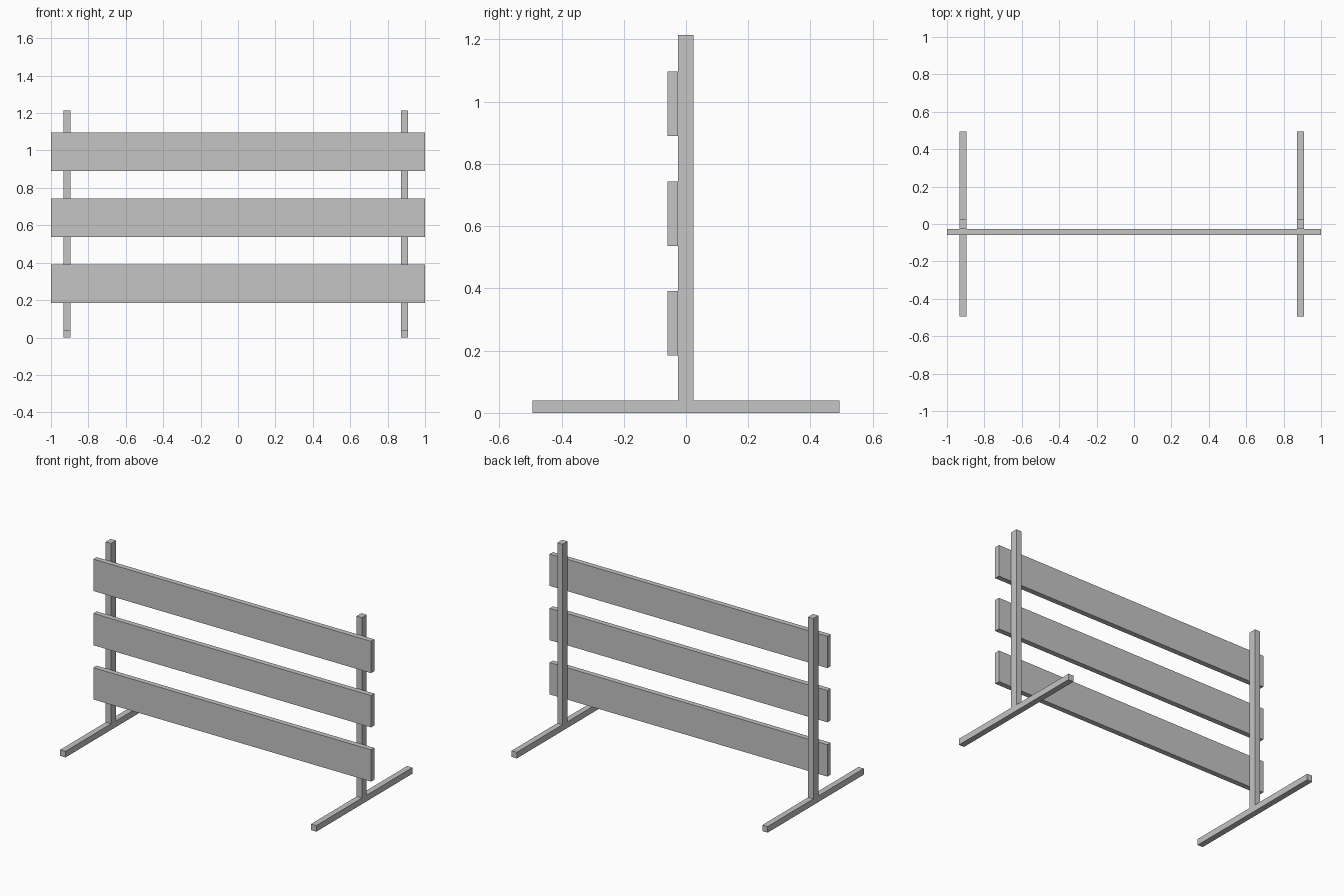
import bpy
import bmesh

# Remove the default cube
cube = bpy.data.objects.get("Cube")
if cube:
    bpy.data.objects.remove(cube, do_unlink=True)

# Single flat light grey
grey = bpy.data.materials.new("light grey")
grey.use_nodes = True
colour = (0.555, 0.555, 0.555, 1)
grey.diffuse_color = colour
grey.node_tree.nodes["Principled BSDF"].inputs["Base Color"].default_value = colour


def box(name, x, y, z):
    """Add a box spanning the given (low, high) ranges."""
    mesh = bpy.data.meshes.new(name)
    bm = bmesh.new()
    bmesh.ops.create_cube(bm, size=1)
    for v in bm.verts:
        v.co = [r[1] if c > 0 else r[0] for c, r in zip(v.co, (x, y, z))]
    bm.to_mesh(mesh)
    bm.free()
    mesh.materials.append(grey)
    obj = bpy.data.objects.new(name, mesh)
    bpy.context.collection.objects.link(obj)


# Upright posts standing on long floor feet
FOOT_TOP = 0.04
for side, x in (("right", -0.915), ("left", 0.891)):
    width = (x - 0.019, x + 0.019)
    box(side + "_foot", width, (-0.494, 0.494), (0, FOOT_TOP))
    box(side + "_post", width, (-0.026, 0.024), (FOOT_TOP, 1.214))

# Three horizontal boards fixed to the front of the posts
for i, label in enumerate(("lower", "middle", "upper")):
    bottom = 0.184 + i * 0.353
    box(label + "_board", (-1, 1), (-0.06, -0.026), (bottom, bottom + 0.207))
